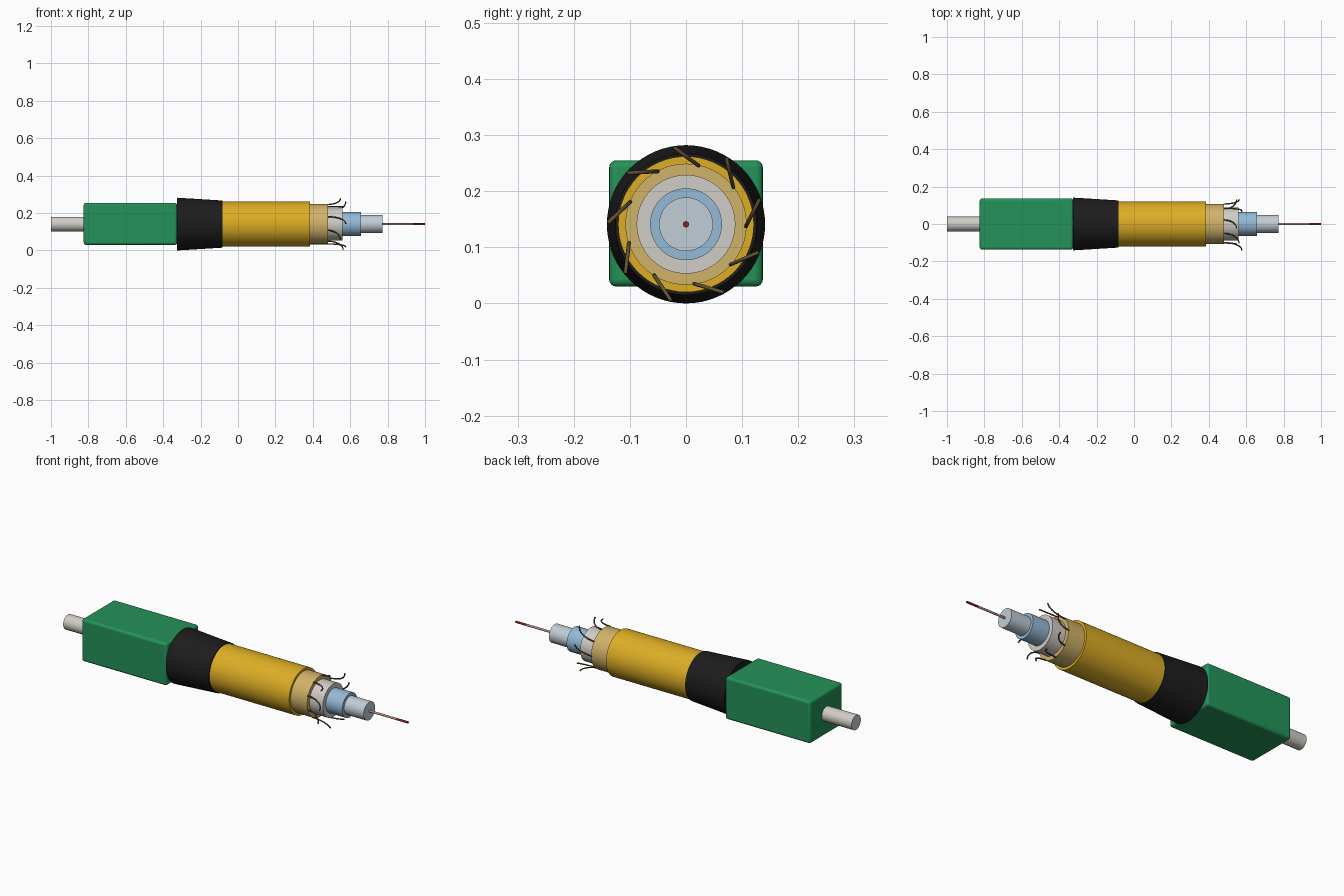
import bpy, math
from mathutils import Vector

cube = bpy.data.objects.get("Cube")
if cube:
    bpy.data.objects.remove(cube, do_unlink=True)

AXIS = 0.141  # height of the cable's centre line


def material(name, rgb):
    m = bpy.data.materials.new(name)
    m.use_nodes = True
    m.diffuse_color = (*rgb, 1)
    bsdf = next(n for n in m.node_tree.nodes if n.type == 'BSDF_PRINCIPLED')
    bsdf.inputs["Base Color"].default_value = (*rgb, 1)
    bsdf.inputs["Roughness"].default_value = 0.6
    return m


green = material("green", (0.017, 0.29, 0.1))
black = material("black", (0.012, 0.012, 0.012))
yellow = material("yellow", (0.72, 0.42, 0.018))
tan = material("tan", (0.64, 0.45, 0.14))
white = material("warm white", (0.64, 0.61, 0.57))
blue = material("light blue", (0.3, 0.49, 0.68))
pale = material("pale blue grey", (0.53, 0.61, 0.67))
pink = material("dull pink", (0.5, 0.27, 0.24))
red = material("dark red", (0.25, 0.015, 0.012))
olive = material("olive brown", (0.13, 0.09, 0.035))


def sleeve(name, x0, x1, r0, r1, mat, sides=64):
    """Round section lying along the x axis."""
    bpy.ops.mesh.primitive_cone_add(vertices=sides, radius1=r0, radius2=r1, depth=x1 - x0,
                                    location=((x0 + x1) / 2, 0, AXIS),
                                    rotation=(0, math.pi / 2, 0))
    ob = bpy.context.object
    ob.name = name
    ob.data.materials.append(mat)
    bpy.ops.object.shade_smooth_by_angle(angle=math.radians(35))
    return ob


# Connector body with rounded edges
bpy.ops.mesh.primitive_cube_add(size=1, location=(-0.575, 0, 0.1425))
body = bpy.context.object
body.name = "connector_body"
body.scale = (0.5, 0.274, 0.225)
bpy.ops.object.transform_apply(location=False, rotation=False, scale=True)
body.data.materials.append(green)
bevel = body.modifiers.new("rounded_edges", 'BEVEL')
bevel.width = 0.013
bevel.segments = 4
bpy.ops.object.shade_smooth_by_angle(angle=math.radians(35))

# Ferrule pin, strain relief and stepped cable layers
sleeve("ferrule_pin", -1.0, -0.8, 0.039, 0.039, white)
sleeve("strain_relief", -0.325, -0.083, 0.141, 0.126, black)
sleeve("outer_jacket", -0.1, 0.385, 0.121, 0.121, yellow)
sleeve("inner_jacket", 0.37, 0.482, 0.108, 0.108, tan)
sleeve("strength_layer", 0.47, 0.56, 0.088, 0.088, white)
sleeve("buffer_tube", 0.55, 0.657, 0.064, 0.064, blue)
sleeve("coating", 0.64, 0.772, 0.048, 0.048, pale)
sleeve("fibre_core", 0.76, 0.935, 0.0055, 0.0055, pink, 24)
sleeve("fibre_tip", 0.935, 1.0, 0.0055, 0.0055, red, 24)

# Loose strands fanning out with a twist around the strength layer
STRANDS = 9
for i in range(STRANDS):
    a0 = math.radians(78) + i * math.tau / STRANDS
    a1 = a0 + math.radians(21)
    start = Vector((0, math.cos(a0), math.sin(a0))) * 0.107
    end = Vector((0, math.cos(a1), math.sin(a1))) * 0.139
    reach = 0.07 + 0.014 * (i % 3)
    curve = bpy.data.curves.new("strand", 'CURVE')
    curve.dimensions = '3D'
    curve.bevel_depth = 0.0035
    curve.bevel_resolution = 2
    curve.use_fill_caps = True
    steps = 10
    path = curve.splines.new('POLY')
    path.points.add(steps)
    for k, point in enumerate(path.points):
        t = k / steps
        p = start.lerp(end, t ** 1.8)
        p.x = 0.478 + reach * math.sin(t * math.pi / 2)
        point.co = (p.x, p.y, p.z + AXIS, 1)
    curve.materials.append(olive)
    strand = bpy.data.objects.new(f"strand_{i + 1}", curve)
    bpy.context.collection.objects.link(strand)
